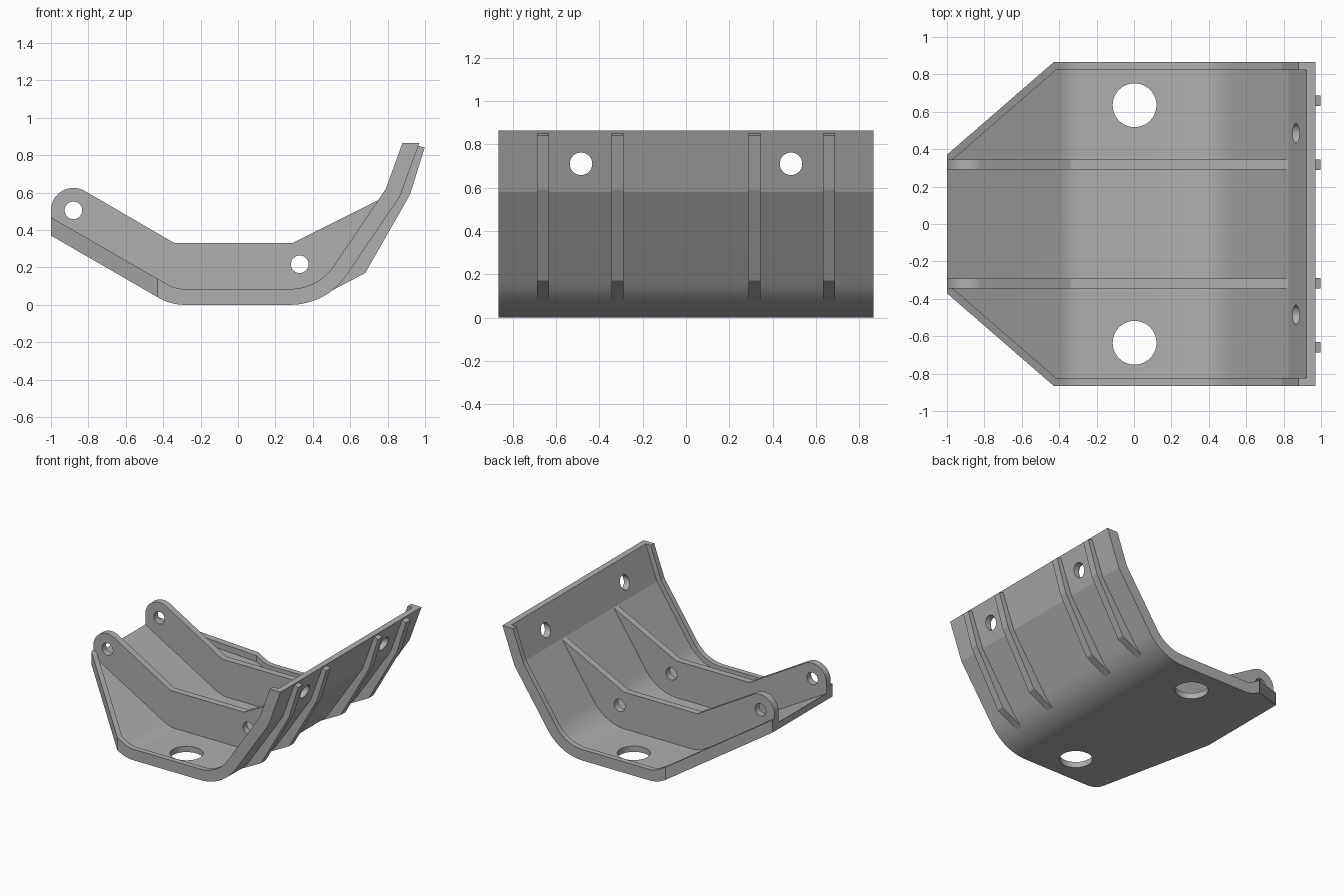
import bpy, bmesh, math
from mathutils import Matrix

if "Cube" in bpy.data.objects:
    bpy.data.objects.remove(bpy.data.objects["Cube"])

GREY = bpy.data.materials.new("plain grey")
GREY.diffuse_color = (0.43, 0.43, 0.43, 1)
GREY.use_nodes = True
GREY.node_tree.nodes["Principled BSDF"].inputs["Base Color"].default_value = GREY.diffuse_color
S, C, T = (lambda d: math.sin(math.radians(d))), (lambda d: math.cos(math.radians(d))), \
    (lambda d: math.tan(math.radians(d)))


def prism(name, pts, lo, hi, axis="y"):
    """Extrude a 2D outline: (x, z) along y, or (x, y) along z."""
    bm = bmesh.new()
    place = (lambda p, h: (p[0], h, p[1])) if axis == "y" else (lambda p, h: (p[0], p[1], h))
    face = bm.faces.new([bm.verts.new(place(p, lo)) for p in pts])
    new = bmesh.ops.extrude_face_region(bm, geom=[face])["geom"]
    step = (0, hi - lo, 0) if axis == "y" else (0, 0, hi - lo)
    bmesh.ops.translate(bm, vec=step, verts=[g for g in new if isinstance(g, bmesh.types.BMVert)])
    bmesh.ops.recalc_face_normals(bm, faces=bm.faces)
    mesh = bpy.data.meshes.new(name)
    bm.to_mesh(mesh)
    bm.free()
    mesh.materials.append(GREY)
    ob = bpy.data.objects.new(name, mesh)
    bpy.context.collection.objects.link(ob)
    return ob


def circle(cx, cy, r, a0=0, a1=360, n=64):
    last = n if a1 - a0 == 360 else n + 1
    return [(cx + r * C(a0 + (a1 - a0) * i / n), cy + r * S(a0 + (a1 - a0) * i / n))
            for i in range(last)]


def boolean(ob, cutter, op="DIFFERENCE"):
    bpy.ops.object.select_all(action="DESELECT")
    bpy.context.view_layer.objects.active = ob
    ob.select_set(True)
    mod = ob.modifiers.new("cut", "BOOLEAN")
    mod.operation, mod.object, mod.solver = op, cutter, "EXACT"
    bpy.ops.object.modifier_apply(modifier=mod.name)
    bpy.data.objects.remove(cutter)


def smooth(ob):
    bpy.ops.object.select_all(action="DESELECT")
    bpy.context.view_layer.objects.active = ob
    ob.select_set(True)
    bpy.ops.object.shade_smooth_by_angle(angle=math.radians(10))


def bent_line(t, x0=-1.0, top=0.865):
    """Side profile of the bent sheet, offset inward by t."""
    r1, r2 = 0.26, 0.365
    pts = [(x0, 0.37 - (x0 + 1) * T(30) + t / C(30))]
    pts += circle(-0.289, r1, r1 - t, 240, 270, 8)
    pts += circle(0.28, r2, r2 - t, 270, 326, 16)
    # crease between the 56 and 70 degree walls, mitred
    m = t / C(7)
    crease = (0.866 - m * S(63), 0.58 + m * C(63))
    pts.append(crease)
    pts.append((crease[0] + (top - crease[1]) / T(70), top))
    return pts


def outline(y, drop, x0, x1):
    """Plan of the plate with tapered front end."""
    k = 0.868
    xc = -0.43 + (y - 0.865 + drop) / k
    ye = 0.865 - drop + k * (x0 + 0.43)
    return [(x0, -ye), (xc, -y), (x1, -y), (x1, y), (xc, y), (x0, ye)]


# bent plate, trimmed to plan, then hollowed to leave a raised side rim
plate = prism("bent_plate", bent_line(0) + bent_line(0.085)[::-1], -0.865, 0.865)
boolean(plate, prism("trim", outline(0.865, 0, -1.02, 1.2), -0.5, 1.5, "z"), "INTERSECT")
pocket = prism("pocket", bent_line(0.045, -1.1, 1.0) + bent_line(0.16, -1.1, 1.0)[::-1], -0.9, 0.9)
boolean(pocket, prism("trim", outline(0.823, 0.053, -1.2, 1.3), -0.5, 1.5, "z"), "INTERSECT")
boolean(plate, pocket)

# round holes in floor and upright wall
for s in (-1, 1):
    boolean(plate, prism("floor_hole", circle(0.003, s * 0.635, 0.117), -0.2, 0.3, "z"))
    drill = prism("wall_hole", circle(0, 0, 0.052), -0.3, 0.3, "z")
    drill.data.transform(Matrix.Translation((0.9, s * 0.485, 0.71)) @ Matrix.Rotation(math.pi / 2, 4, "Y"))
    boolean(plate, drill)
smooth(plate)

# two inner gussets with rounded lugs and pin holes
under = bent_line(0.02)[:-1]
for s, side in ((-1, "right"), (1, "left")):
    y = s * 0.318
    top = [(0.83, 0.60), (0.29, 0.33), (-0.34, 0.33)] + circle(-0.88, 0.505, 0.12, 60, 180, 28)
    gusset = prism("gusset_" + side, under + top, y - 0.026, y + 0.026)
    for hx, hz in ((-0.88, 0.505), (0.33, 0.217)):
        boolean(gusset, prism("pin_hole", circle(hx, hz, 0.047), y - 0.2, y + 0.2))
    smooth(gusset)

# four outer ribs on the back of the wall
rib = [(0.46, 0.06), (0.49, 0.07), (0.68, 0.17), (0.92, 0.59), (0.998, 0.84), (0.95, 0.855),
       (0.855, 0.59), (0.565, 0.17)]
for y in (-0.66, -0.317, 0.317, 0.66):
    prism("outer_rib", rib, y - 0.028, y + 0.028)
